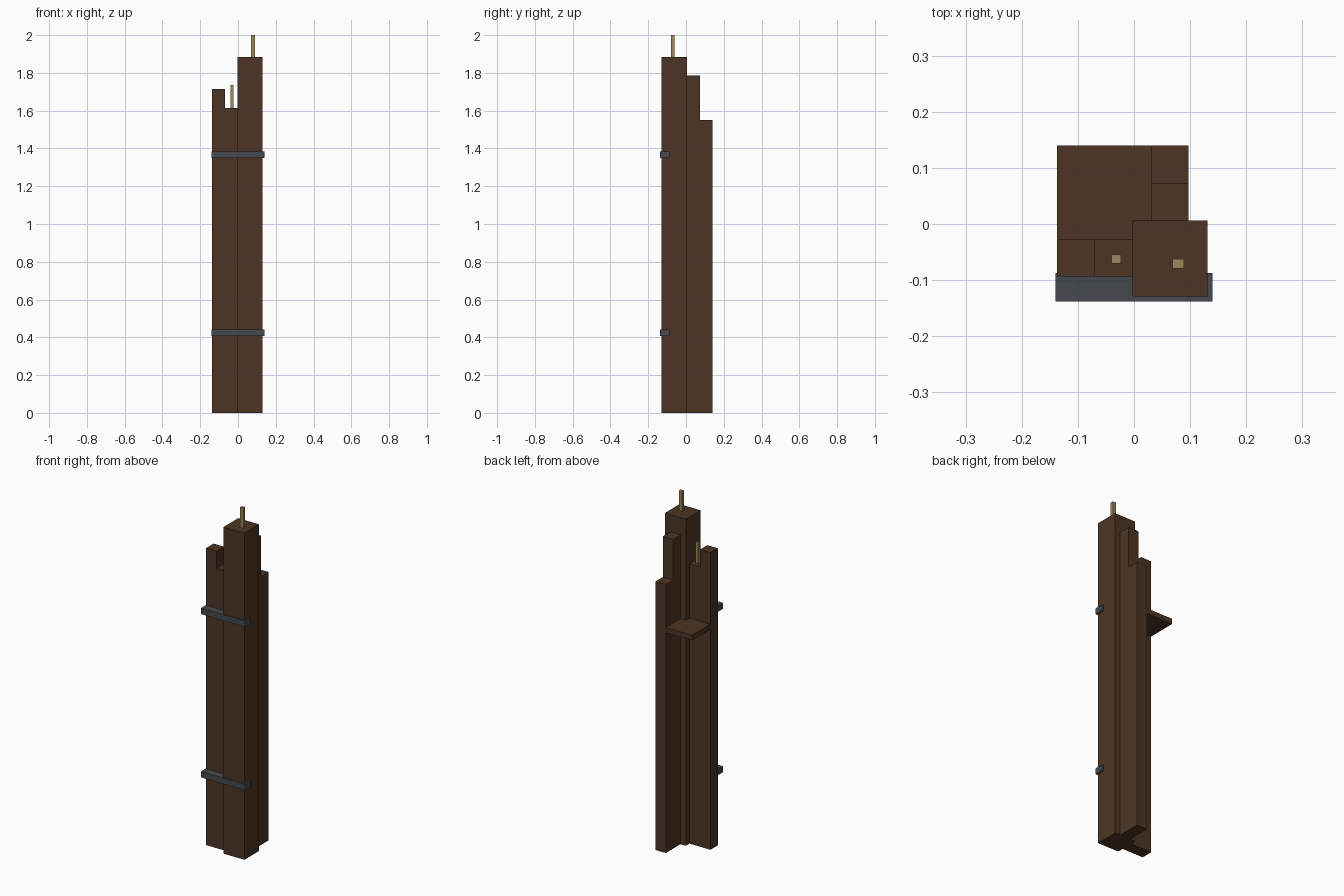
import bpy
import bmesh

if "Cube" in bpy.data.objects:
    bpy.data.objects.remove(bpy.data.objects["Cube"])


def material(name, colour):
    m = bpy.data.materials.new(name)
    m.diffuse_color = (*colour, 1.0)
    m.use_nodes = True
    m.node_tree.nodes["Principled BSDF"].inputs["Base Color"].default_value = m.diffuse_color
    return m


wood = material("dark_wood", (0.072, 0.036, 0.017))
metal = material("grey_metal", (0.058, 0.068, 0.077))
pale = material("pale_wood", (0.35, 0.24, 0.11))


def finish(name, bm, mat):
    bmesh.ops.recalc_face_normals(bm, faces=bm.faces)
    mesh = bpy.data.meshes.new(name)
    bm.to_mesh(mesh)
    bm.free()
    mesh.materials.append(mat)
    obj = bpy.data.objects.new(name, mesh)
    bpy.context.collection.objects.link(obj)
    return obj


def prism(name, profile, axis, lo, hi, mat):
    """Extrude a (horizontal, z) profile from lo to hi along the x or y axis."""
    bm = bmesh.new()
    place = (lambda h, z: (lo, h, z)) if axis == "x" else (lambda h, z: (h, lo, z))
    face = bm.faces.new([bm.verts.new(place(h, z)) for h, z in profile])
    new = bmesh.ops.extrude_face_region(bm, geom=[face])["geom"]
    verts = [g for g in new if isinstance(g, bmesh.types.BMVert)]
    step = (hi - lo, 0, 0) if axis == "x" else (0, hi - lo, 0)
    bmesh.ops.translate(bm, verts=verts, vec=step)
    return finish(name, bm, mat)


def box(name, x, y, z, mat):
    profile = [(x[0], z[0]), (x[1], z[0]), (x[1], z[1]), (x[0], z[1])]
    return prism(name, profile, "y", y[0], y[1], mat)


def stepped(a, b, c, za, zb):
    """Profile with height za from a to b and height zb from b to c."""
    return [(a, 0), (c, 0), (c, zb), (b, zb), (b, za), (a, za)]


# Corner post
box("corner_post", (-0.003, 0.131), (-0.129, 0.006), (0, 1.885), wood)

# Stepped wall stubs running left and back from the post
prism("left_wall", stepped(-0.137, -0.070, -0.003, 1.715, 1.615),
      "y", -0.094, -0.027, wood)
prism("back_wall", stepped(0.006, 0.073, 0.140, 1.785, 1.55),
      "x", 0.031, 0.097, wood)

# Shelf in the inner corner, notched around the post
box("shelf_side", (-0.137, -0.003), (-0.027, 0.006), (1.272, 1.302), wood)
box("shelf", (-0.137, 0.031), (0.006, 0.140), (1.272, 1.302), wood)

# Metal straps across the front
for label, z in (("lower", 0.407), ("upper", 1.350)):
    box(label + "_strap", (-0.140, 0.140), (-0.138, -0.087), (z, z + 0.034), metal)

# Pale pegs standing on the tops
box("post_peg", (0.069, 0.089), (-0.079, -0.062), (1.885, 2.0), pale)
box("wall_peg", (-0.040, -0.023), (-0.070, -0.054), (1.615, 1.735), pale)
